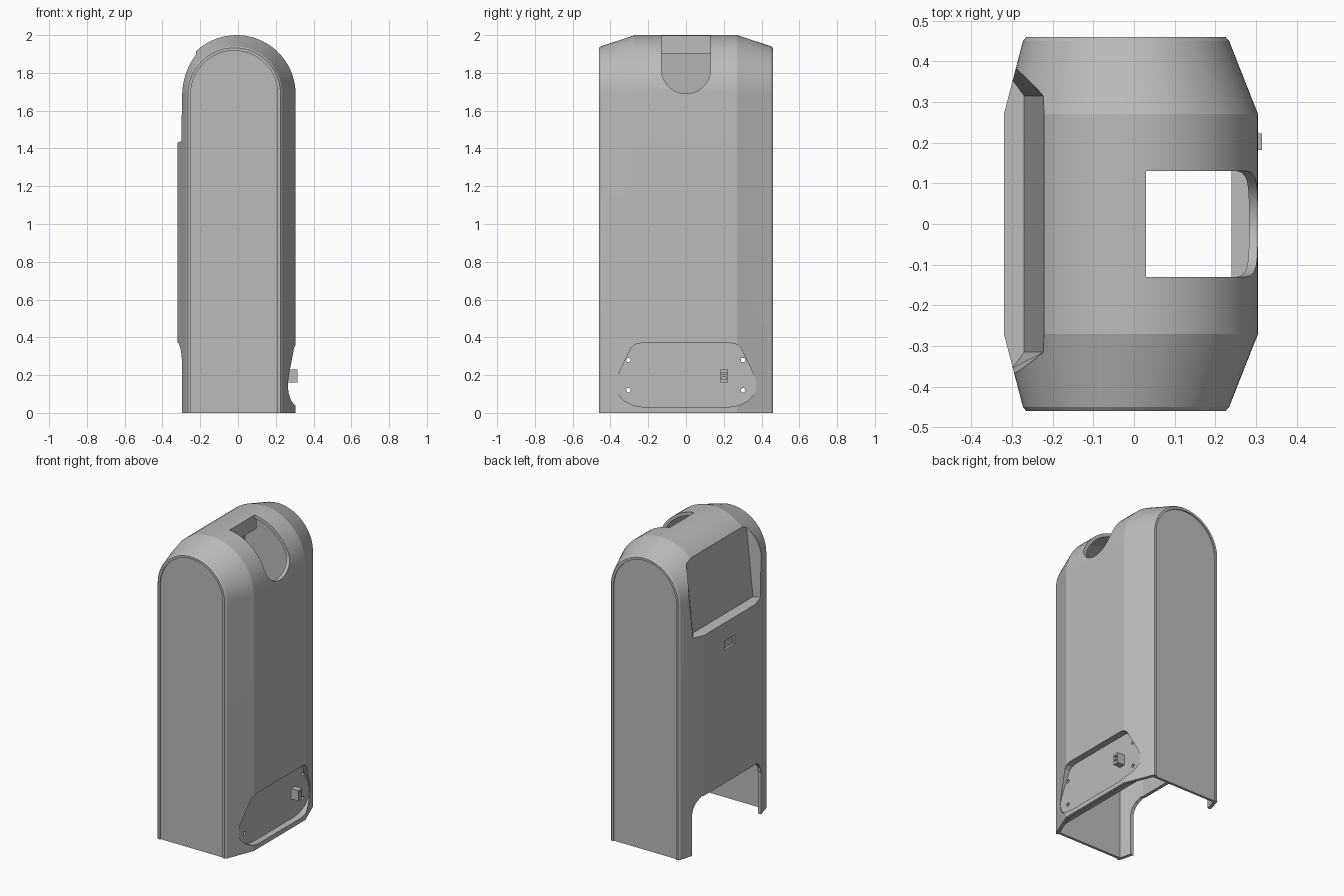
import bpy, bmesh, math

if "Cube" in bpy.data.objects:
    bpy.data.objects.remove(bpy.data.objects["Cube"], do_unlink=True)

grey = bpy.data.materials.new("housing_grey")
grey.use_nodes = True
colour = (0.5, 0.5, 0.5, 1)
grey.diffuse_color = colour
grey.node_tree.nodes["Principled BSDF"].inputs["Base Color"].default_value = colour

SPRING = 1.6875   # height where the arched roof begins


def loft(name, rings):
    """Closed solid through rings of equal point count."""
    bm = bmesh.new()
    loops = [[bm.verts.new(p) for p in ring] for ring in rings]
    for a, b in zip(loops, loops[1:]):
        for i in range(len(a)):
            j = (i + 1) % len(a)
            bm.faces.new((a[i], a[j], b[j], b[i]))
    bm.faces.new(loops[0])
    bm.faces.new(loops[-1][::-1])
    bmesh.ops.recalc_face_normals(bm, faces=bm.faces)
    mesh = bpy.data.meshes.new(name)
    bm.to_mesh(mesh)
    bm.free()
    mesh.materials.append(grey)
    obj = bpy.data.objects.new(name, mesh)
    bpy.context.collection.objects.link(obj)
    return obj


def arch(y, x0, x1, base, steps=36):
    """Upright outline with a half-round top, at depth y."""
    r, mid = (x1 - x0) / 2, (x0 + x1) / 2
    pts = [(x1, y, base)]
    for i in range(steps + 1):
        a = math.pi * i / steps
        pts.append((mid + r * math.cos(a), y, SPRING + r * math.sin(a)))
    return pts + [(x0, y, base)]


def prism_x(name, outline, x0, x1):
    """Outline of (y, z) points extruded along x."""
    return loft(name, [[(x, y, z) for y, z in outline] for x in (x0, x1)])


def rect(y0, y1, z0, z1):
    return [(y0, z0), (y1, z0), (y1, z1), (y0, z1)]


def mirrored(half):
    """Mirror a half outline of (y, z) points across y = 0."""
    return half + [(-y, z) for y, z in reversed(half)]


def cut(target, cutter):
    cutter.hide_render = True
    mod = target.modifiers.new("cut", "BOOLEAN")
    mod.operation = "DIFFERENCE"
    mod.solver = "EXACT"
    mod.object = cutter
    bpy.context.view_layer.objects.active = target
    bpy.ops.object.modifier_apply(modifier=mod.name)
    bpy.data.objects.remove(cutter, do_unlink=True)


# Outer housing: arched section, tapering towards both ends
half_plan = [(0.46, -0.265, 0.225), (0.45, -0.273, 0.234), (0.27, -0.32, 0.305)]
plan = [(-y, a, b) for y, a, b in half_plan] + half_plan[::-1]
housing = loft("housing", [arch(y, a, b, 0) for y, a, b in plan])

# Cavity, leaving thicker material behind the display and service panel
wall = 0.022
inner_plan = [(-0.435, -0.255, 0.215), (-0.27, -0.32 + wall, 0.305 - wall),
              (0.27, -0.32 + wall, 0.305 - wall), (0.435, -0.255, 0.215)]
cavity = loft("cavity", [arch(y, a, b, -0.2) for y, a, b in inner_plan])
cut(cavity, loft("display_backing", [
    [(-0.5, y, 1.37), (-0.25, y, 1.37), (-0.195, y, 1.96), (-0.5, y, 1.96)]
    for y in (-0.38, 0.38)]))
cut(cavity, prism_x("panel_backing", rect(-0.4, 0.4, 0.015, 0.39), 0.24, 0.5))
cut(housing, cavity)

# Sloped display recess with flared sides
recess = []
for x_low, x_high, half, z_low in ((-0.4, -0.4, 0.49, 1.40), (-0.27, -0.22, 0.315, 1.45)):
    recess.append([(x_low, -half, z_low), (x_low, half, z_low),
                   (x_high, half, 1.925), (x_high, -half, 1.925)])
cut(housing, loft("display_recess", recess))

# Shallow slot under the display
cut(housing, prism_x("slot_cutter", rect(-0.055, 0.055, 1.25, 1.31), -0.4, -0.304))

# Rounded notch in the roof and side
notch = [(0.13, 2.2)] + [(0.13 * math.cos(a), 1.82 - 0.13 * math.sin(a))
                         for a in (math.pi * i / 24 for i in range(25))] + [(-0.13, 2.2)]
cut(housing, prism_x("notch_cutter", notch, 0.03, 0.5))

# Opening at the foot with rounded upper corners
foot = mirrored([(0.36, -0.1), (0.36, 0.27), (0.35, 0.31), (0.33, 0.34), (0.29, 0.37)])
cut(housing, prism_x("foot_cutter", foot, -0.5, -0.2))

# Recessed service panel with four screw holes
panel = mirrored([(0.22, 0.03), (0.28, 0.04), (0.33, 0.065), (0.365, 0.105), (0.375, 0.15),
                  (0.36, 0.2), (0.29, 0.345), (0.27, 0.362), (0.235, 0.37)])
cut(housing, prism_x("panel_cutter", panel, 0.262, 0.5))
for y in (-0.305, 0.302):
    for z in (0.12, 0.28):
        hole = [(y + 0.012 * math.cos(a), z + 0.012 * math.sin(a))
                for a in (math.tau * i / 12 for i in range(12))]
        cut(housing, prism_x("hole_cutter", hole, 0.1, 0.4))

# Inset arched end plates
for side in (-1, 1):
    cut(housing, loft("end_cutter", [arch(side * y, -0.25, 0.21, -0.1) for y in (0.452, 0.6)]))

# Connector with two small pins on the service panel
connector = prism_x("connector", rect(0.182, 0.222, 0.16, 0.23), 0.255, 0.315)
for z in (0.178, 0.203):
    cut(connector, prism_x("socket_cutter", rect(0.19, 0.214, z, z + 0.012), 0.3, 0.4))

# Reinforcing block under the roof at the notch
roof_block = prism_x("roof_block", rect(-0.15, 0.15, 1.9, 1.985), -0.06, 0.029)

# Smooth the arch while keeping the creases
for obj in (housing, connector, roof_block):
    bpy.ops.object.select_all(action="DESELECT")
    obj.select_set(True)
    bpy.context.view_layer.objects.active = obj
    bpy.ops.object.shade_smooth_by_angle(angle=math.radians(12))
